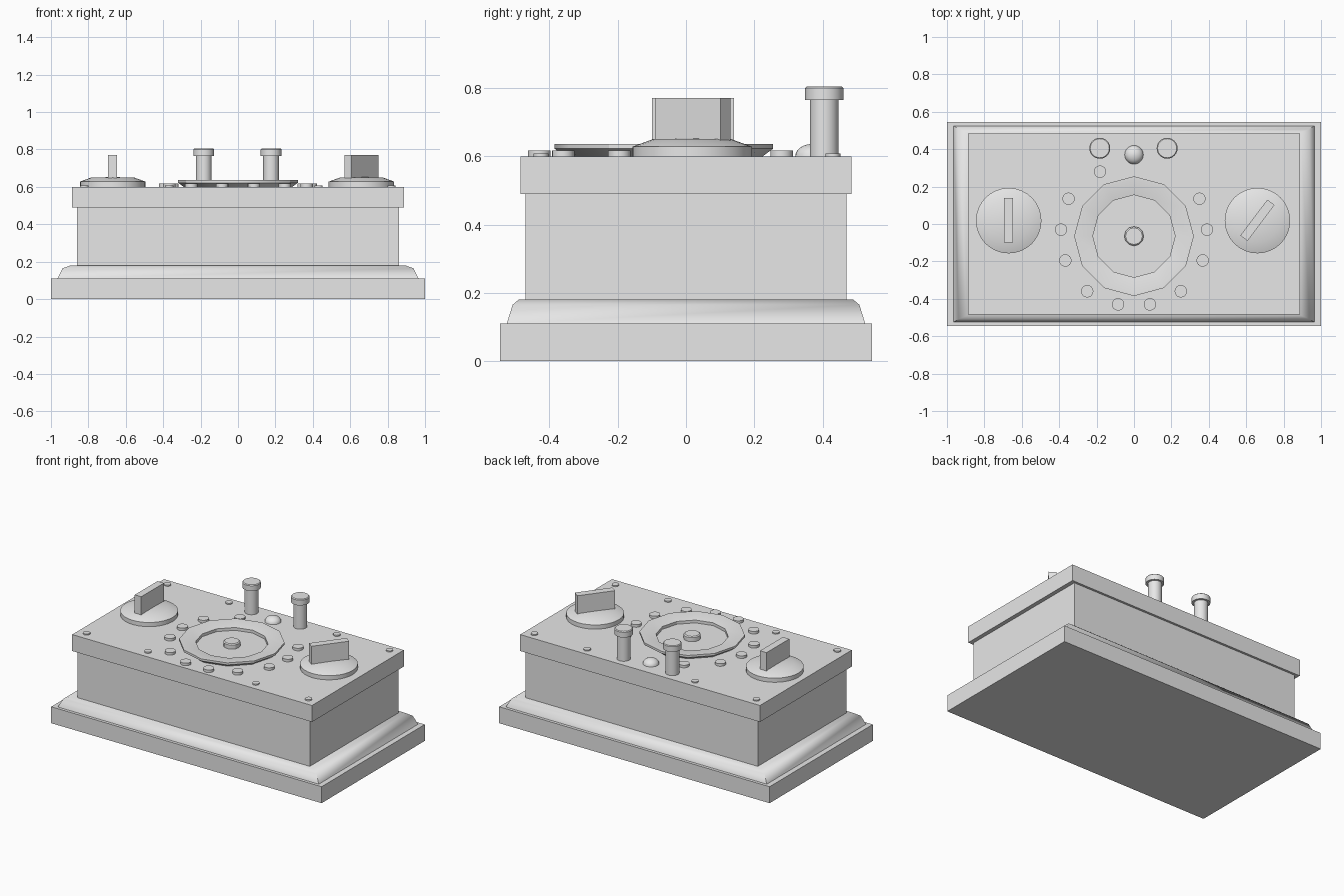
import bpy, bmesh
from math import cos, sin, pi, radians

cube = bpy.data.objects.get("Cube")
if cube:
    bpy.data.objects.remove(cube, do_unlink=True)

grey = bpy.data.materials.new("plain grey")
grey.use_nodes = True
grey.diffuse_color = (0.8, 0.8, 0.8, 1)
grey.node_tree.nodes["Principled BSDF"].inputs["Base Color"].default_value = (0.8, 0.8, 0.8, 1)


def finish(name, bm, smooth=None):
    bmesh.ops.recalc_face_normals(bm, faces=bm.faces)
    mesh = bpy.data.meshes.new(name)
    bm.to_mesh(mesh)
    bm.free()
    mesh.materials.append(grey)
    obj = bpy.data.objects.new(name, mesh)
    bpy.context.collection.objects.link(obj)
    if smooth:
        bpy.ops.object.select_all(action="DESELECT")
        obj.select_set(True)
        bpy.context.view_layer.objects.active = obj
        bpy.ops.object.shade_smooth_by_angle(angle=radians(smooth))
    return obj


def skin(name, rings, smooth=None):
    """Join closed rings of points and cap both ends."""
    bm = bmesh.new()
    loops = [[bm.verts.new(p) for p in ring] for ring in rings]
    n = len(loops[0])
    for a, b in zip(loops, loops[1:]):
        for i in range(n):
            j = (i + 1) % n
            bm.faces.new((a[i], a[j], b[j], b[i]))
    bm.faces.new(loops[0][::-1])
    bm.faces.new(loops[-1])
    return finish(name, bm, smooth)


def tiers(name, levels, smooth=None):
    """Rectangular solid from (half width, half depth, height) levels."""
    corners = ((-1, -1), (1, -1), (1, 1), (-1, 1))
    return skin(name, [[(sx * x, sy * y, z) for sx, sy in corners]
                       for x, y, z in levels], smooth)


def turned(name, profile, at, sides=24, smooth=35):
    """Lathe a (radius, height) profile around a vertical axis."""
    angles = [2 * pi * i / sides for i in range(sides)]
    return skin(name, [[(at[0] + r * cos(a), at[1] + r * sin(a), z) for a in angles]
                       for r, z in profile], smooth)


TOP = 0.6

# Stepped case
tiers("base_plinth", [(1, 0.545, 0), (1, 0.545, 0.11)])
tiers("base_moulding", [(0.965, 0.525, 0.11), (0.937, 0.508, 0.165),
                        (0.895, 0.49, 0.18)], 60)
tiers("case_body", [(0.86, 0.47, 0.18), (0.86, 0.47, 0.49)])
tiers("top_panel", [(0.887, 0.485, 0.49), (0.887, 0.485, TOP)])

# Central dish with a sloping rim and a hub
dial = (0, -0.065)
turned("dial_dish", [(0.29, TOP), (0.32, 0.622), (0.32, 0.636), (0.305, 0.636),
                     (0.22, 0.622), (0.22, 0.603)], dial, 12, 30)
turned("dial_hub", [(0.052, TOP), (0.052, 0.63), (0.045, 0.636)], dial, 12, 30)

# Rotary knobs with bar grips
for side, x, turn in (("right", -0.67, 0), ("left", 0.66, -37)):
    turned(side + "_knob", [(0.175, TOP), (0.175, 0.628), (0.115, 0.65), (0.01, 0.652)],
           (x, 0.018), 32)
    bm = bmesh.new()
    bmesh.ops.create_cube(bm, size=1)
    bmesh.ops.scale(bm, vec=(0.048, 0.24, 0.125), verts=bm.verts)
    grip = finish(side + "_knob_grip", bm)
    grip.location = (x, 0.02, 0.7075)
    grip.rotation_euler.z = radians(turn)

# Terminal posts
for side, x in (("right", -0.183), ("left", 0.177)):
    turned(side + "_post", [(0.042, TOP), (0.042, 0.765), (0.056, 0.765),
                            (0.056, 0.8), (0.051, 0.805)], (x, 0.405))

# Indicator lamp
lamp = [(0.05 * cos(radians(t)), TOP + 0.036 * sin(radians(t))) for t in range(0, 90, 15)]
turned("lamp_dome", lamp + [(0.003, 0.636)], (0, 0.37), 24, 50)

# Contact studs around the dial
pairs = [(0.35, 0.135), (0.39, -0.03), (0.367, -0.195), (0.25, -0.36), (0.085, -0.43)]
studs = [(s * x, y) for x, y in pairs for s in (-1, 1)] + [(-0.182, 0.28)]
for i, at in enumerate(studs):
    turned(f"contact_stud_{i + 1}", [(0.033, TOP), (0.033, 0.617)], at, 16)

# Panel screws
for row, y in (("back", 0.43), ("front", -0.425)):
    for i, x in enumerate((-0.822, -0.368, 0.43, 0.82)):
        turned(f"{row}_screw_{i + 1}", [(0.022, TOP), (0.022, 0.608)], (x, y), 12)
